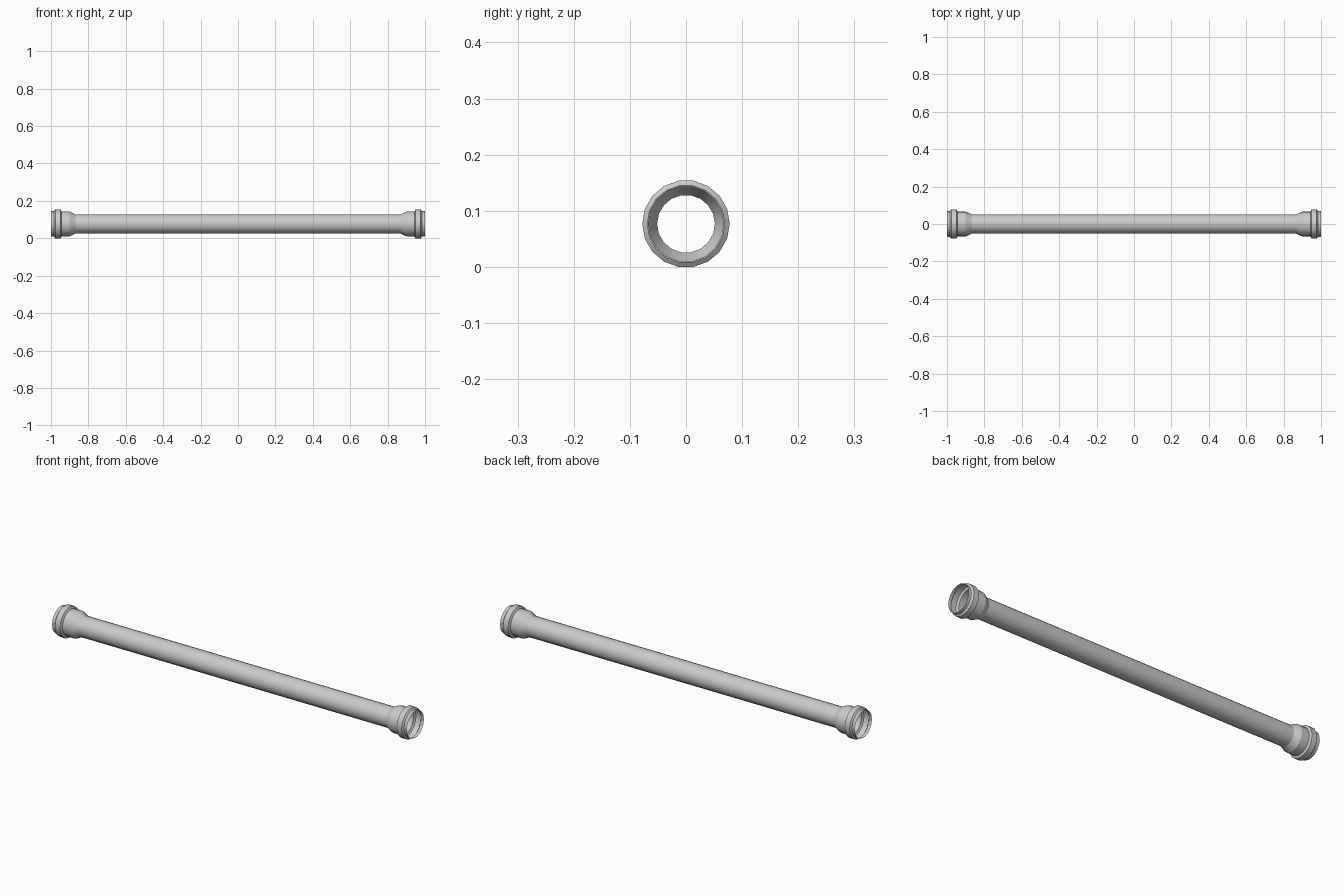
import bpy, bmesh
from math import cos, sin, pi

if "Cube" in bpy.data.objects:
    bpy.data.objects.remove(bpy.data.objects["Cube"])

SIDES = 18
AXIS_Z = 0.0768


def lathe_x(name, profile):
    """Revolve (x, radius) points around the pipe axis as a thin open shell."""
    bm = bmesh.new()
    rings = [[bm.verts.new((x, r * cos(2 * pi * i / SIDES), r * sin(2 * pi * i / SIDES)))
              for i in range(SIDES)] for x, r in profile]
    for a, b in zip(rings, rings[1:]):
        for i in range(SIDES):
            j = (i + 1) % SIDES
            bm.faces.new((a[i], a[j], b[j], b[i]))
    for f in bm.faces:
        c = f.calc_center_median()
        f.normal_update()
        if f.normal.y * c.y + f.normal.z * c.z < 0:
            f.normal_flip()
    mesh = bpy.data.meshes.new(name)
    bm.to_mesh(mesh)
    bm.free()
    obj = bpy.data.objects.new(name, mesh)
    obj.location.z = AXIS_Z
    bpy.context.collection.objects.link(obj)
    bpy.ops.object.select_all(action='DESELECT')
    bpy.context.view_layer.objects.active = obj
    obj.select_set(True)
    bpy.ops.object.shade_smooth_by_angle(angle=0.42)
    return obj


# Long straight tube
lathe_x("pipe_tube", [(-0.868, 0.0515), (0.868, 0.0515)])

# Flared socket: cone, sleeve, raised seal band, lip
SOCKET = [(0.868, 0.0515), (0.9, 0.067), (0.943, 0.067), (0.949, 0.078),
          (0.977, 0.078), (0.984, 0.069), (1.0, 0.069)]
for side, label in ((1, "right"), (-1, "left")):
    lathe_x(label + "_socket", [(side * x, r) for x, r in SOCKET])
